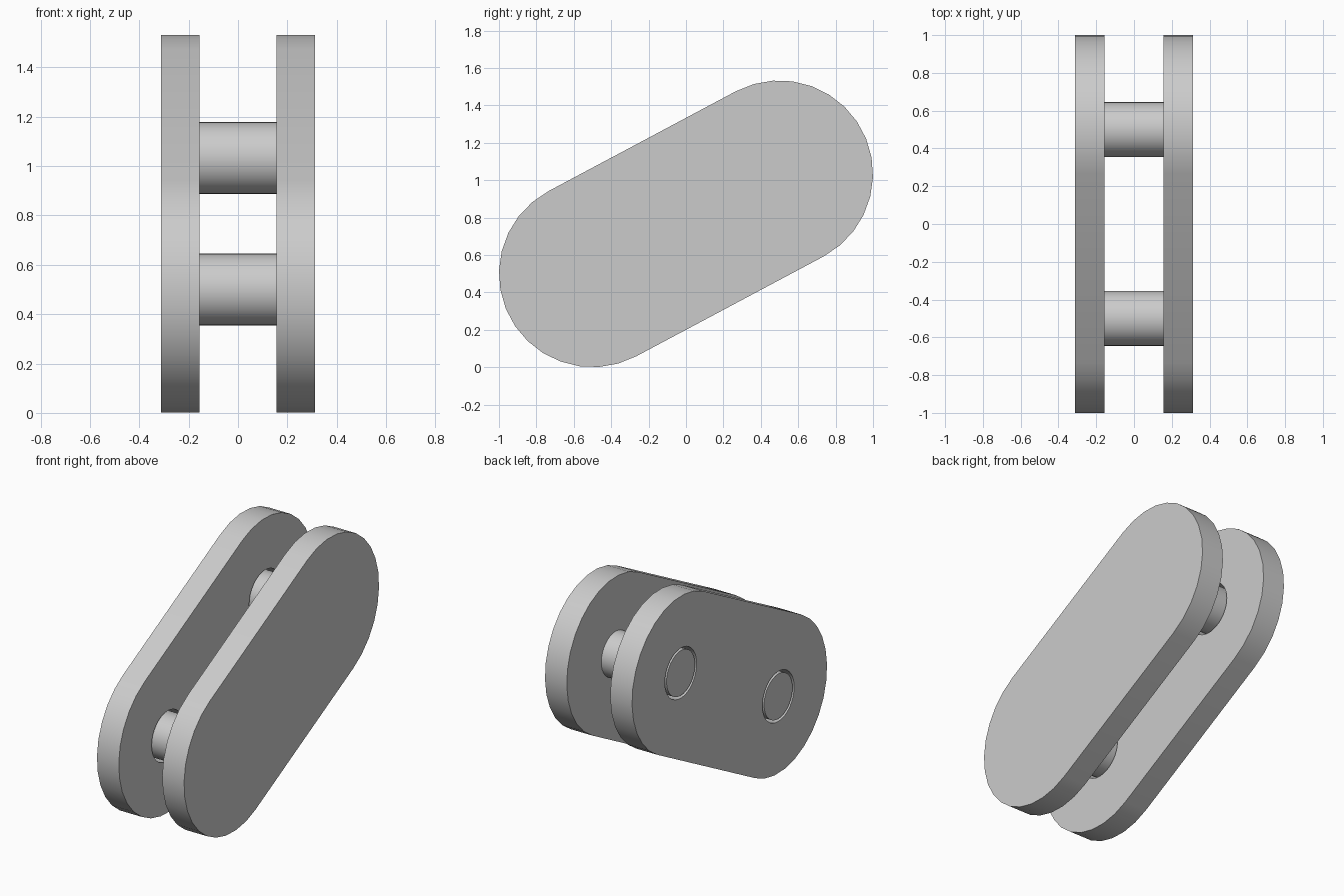
import bpy, bmesh
from math import sin, cos, pi, atan2, radians
from mathutils import Matrix

cube = bpy.data.objects.get("Cube")
if cube:
    bpy.data.objects.remove(cube, do_unlink=True)

grey = bpy.data.materials.new("light grey")
grey.use_nodes = True
grey.diffuse_color = (0.6, 0.6, 0.6, 1)
grey.node_tree.nodes["Principled BSDF"].inputs["Base Color"].default_value = (0.6, 0.6, 0.6, 1)

# Main dimensions: plates lie in the YZ plane, pins run along X
END_R, PIN_R, HOLE_R = 0.5, 0.146, 0.163
INNER, OUTER = 0.156, 0.3125
LOW, HIGH = (-0.5, 0.5), (0.5, 1.033)
TILT = atan2(HIGH[1] - LOW[1], HIGH[0] - LOW[0])


def arc(centre, radius, start, sweep, steps):
    angles = [start + sweep * i / steps for i in range(steps + 1)]
    return [(centre[0] + radius * cos(a), centre[1] + radius * sin(a)) for a in angles]


def circle(centre, radius, steps=32):
    return arc(centre, radius, 0, 2 * pi, steps)[:-1]


def extrude_profile(name, loops, x0, x1):
    """Fill closed YZ loops (inner loops are holes) and extrude them along X."""
    curve = bpy.data.curves.new(name, "CURVE")
    curve.dimensions, curve.fill_mode = "2D", "BOTH"
    curve.extrude = (x1 - x0) / 2
    for loop in loops:
        spline = curve.splines.new("POLY")
        spline.points.add(len(loop) - 1)
        spline.use_cyclic_u = True
        for point, (y, z) in zip(spline.points, loop):
            point.co = (y, z, 0, 1)
    obj = bpy.data.objects.new(name, curve)
    bpy.context.collection.objects.link(obj)
    bpy.ops.object.select_all(action="DESELECT")
    obj.select_set(True)
    bpy.context.view_layer.objects.active = obj
    bpy.ops.object.convert(target="MESH")
    obj = bpy.context.object
    # Stand the profile up, weld caps to walls and face everything outward
    turn = Matrix.Rotation(pi / 2, 4, "Z") @ Matrix.Rotation(pi / 2, 4, "X")
    bm = bmesh.new()
    bm.from_mesh(obj.data)
    bm.transform(Matrix.Translation(((x0 + x1) / 2, 0, 0)) @ turn)
    bmesh.ops.remove_doubles(bm, verts=bm.verts, dist=1e-5)
    bmesh.ops.recalc_face_normals(bm, faces=bm.faces)
    bm.to_mesh(obj.data)
    bm.free()
    obj.data.materials.clear()
    obj.data.materials.append(grey)
    bpy.ops.object.shade_smooth_by_angle(angle=radians(30))
    return obj


# Rounded link plates: solid on the left, drilled for the pins on the right
outline = (arc(HIGH, END_R, TILT - pi / 2, pi, 15)
           + arc(LOW, END_R, TILT + pi / 2, pi, 15))
extrude_profile("left_plate", [outline], INNER, OUTER)
extrude_profile("right_plate", [outline, circle(LOW, HOLE_R), circle(HIGH, HOLE_R)],
                -OUTER, -INNER)

# Pins rooted in the left plate, ending flush with the right plate's outside
for name, centre in (("front_pin", LOW), ("back_pin", HIGH)):
    extrude_profile(name, [circle(centre, PIN_R)], -OUTER, INNER + 0.004)
